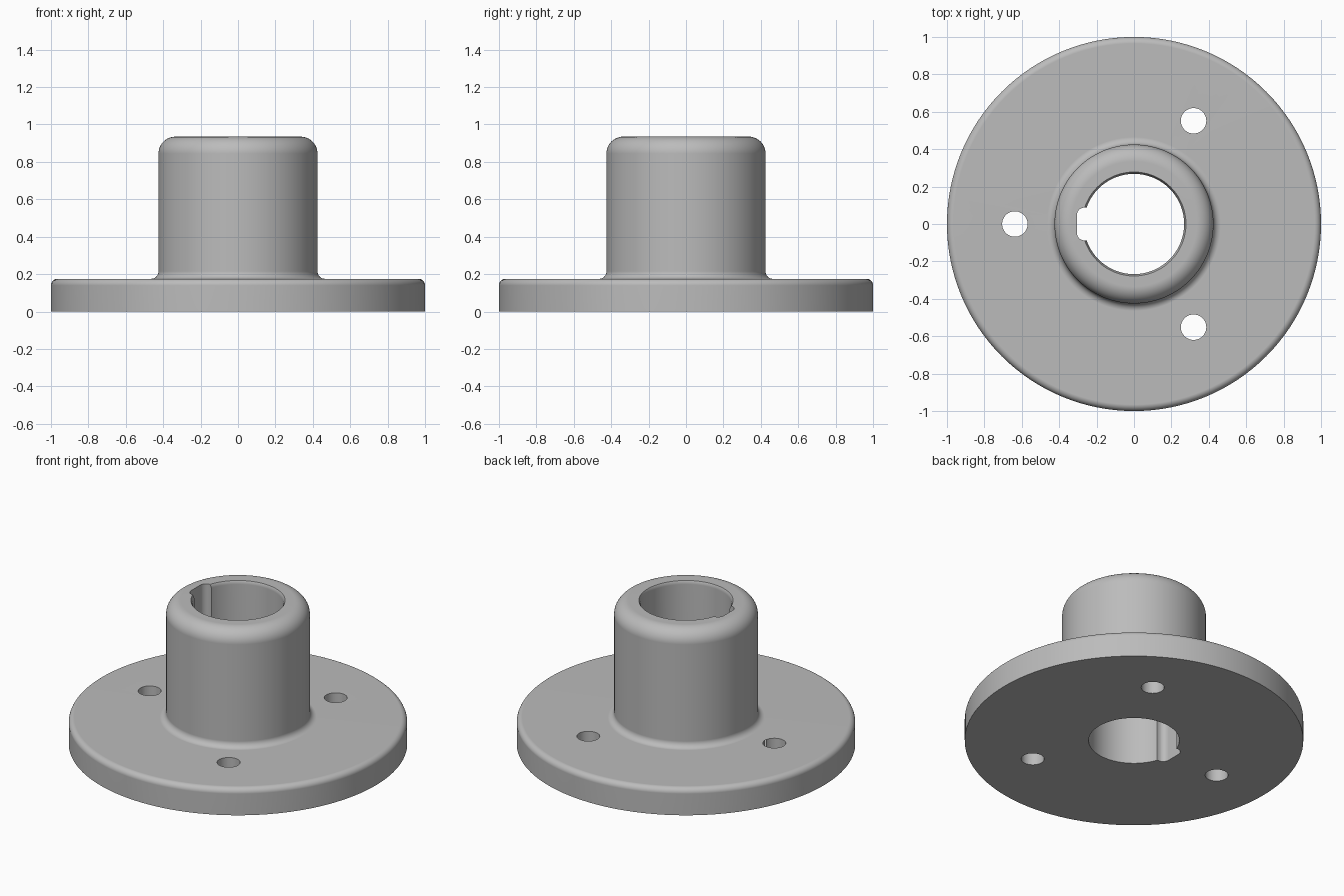
import bpy, bmesh
from math import sin, cos, pi, radians

SEGMENTS = 128
BORE, HUB, RIM = 0.268, 0.425, 1.0
FLANGE_TOP, HUB_TOP = 0.175, 0.935

if "Cube" in bpy.data.objects:
    bpy.data.objects.remove(bpy.data.objects["Cube"], do_unlink=True)

steel = bpy.data.materials.new("plain grey metal")
steel.use_nodes = True
grey = (0.5, 0.5, 0.5, 1.0)
steel.diffuse_color = grey
steel.node_tree.nodes["Principled BSDF"].inputs["Base Color"].default_value = grey


def arc(cx, cy, radius, start, end, steps=8):
    angles = [radians(start + (end - start) * i / steps) for i in range(steps + 1)]
    return [(cx + radius * cos(a), cy + radius * sin(a)) for a in angles]


def make_object(name, bm):
    bmesh.ops.recalc_face_normals(bm, faces=bm.faces)
    mesh = bpy.data.meshes.new(name)
    bm.to_mesh(mesh)
    bm.free()
    mesh.materials.append(steel)
    obj = bpy.data.objects.new(name, mesh)
    bpy.context.collection.objects.link(obj)
    return obj


def lathe(name, profile):
    bm = bmesh.new()
    rings = [[bm.verts.new((r * cos(2 * pi * i / SEGMENTS), r * sin(2 * pi * i / SEGMENTS), z))
              for i in range(SEGMENTS)] for r, z in profile]
    for a, b in zip(rings, rings[1:] + rings[:1]):
        for i in range(SEGMENTS):
            j = (i + 1) % SEGMENTS
            bm.faces.new((a[i], a[j], b[j], b[i]))
    return make_object(name, bm)


def prism(name, outline, bottom=-0.2, top=1.2):
    bm = bmesh.new()
    face = bm.faces.new([bm.verts.new((x, y, bottom)) for x, y in outline])
    result = bmesh.ops.extrude_face_region(bm, geom=[face])
    verts = [v for v in result["geom"] if isinstance(v, bmesh.types.BMVert)]
    bmesh.ops.translate(bm, verts=verts, vec=(0, 0, top - bottom))
    return make_object(name, bm)


# Flanged hub: rounded rim, fillet at the hub root, rounded shoulder, chamfered bore
edge, root, shoulder, chamfer = 0.035, 0.04, 0.09, 0.01
profile = [(BORE, 0), (RIM, 0)]
profile += arc(RIM - edge, FLANGE_TOP - edge, edge, 0, 90)
profile += arc(HUB + root, FLANGE_TOP + root, root, 270, 180)
profile += arc(HUB - shoulder, HUB_TOP - shoulder, shoulder, 0, 90, 12)
profile += [(BORE + chamfer, HUB_TOP), (BORE, HUB_TOP - 2 * chamfer)]
hub = lathe("flanged_hub", profile)

# Cutters: three bolt holes and a keyway with rounded corners
cutters = []
for n, angle in enumerate((60, 180, 300)):
    x, y = 0.637 * cos(radians(angle)), 0.637 * sin(radians(angle))
    cutters.append(prism(f"bolt_hole_cutter_{n + 1}", arc(x, y, 0.068, 0, 360, 48)[:-1]))
depth, half, corner = -0.305, 0.088, 0.04
slot = [(-0.15, -half), (-0.15, half)]
slot += arc(depth + corner, half - corner, corner, 90, 180)
slot += arc(depth + corner, corner - half, corner, 180, 270)
cutters.append(prism("keyway_cutter", slot))

bpy.ops.object.select_all(action="DESELECT")
bpy.context.view_layer.objects.active = hub
hub.select_set(True)
for cutter in cutters:
    cutter.hide_render = True
    cut = hub.modifiers.new("cut", "BOOLEAN")
    cut.operation = "DIFFERENCE"
    cut.solver = "EXACT"
    cut.object = cutter
    bpy.ops.object.modifier_apply(modifier=cut.name)
    bpy.data.objects.remove(cutter, do_unlink=True)

# Smooth curves, crisp edges, flat faces kept flat
bpy.ops.object.shade_smooth_by_angle(angle=radians(30))
flat = hub.modifiers.new("flat_faces", "WEIGHTED_NORMAL")
flat.keep_sharp = True
